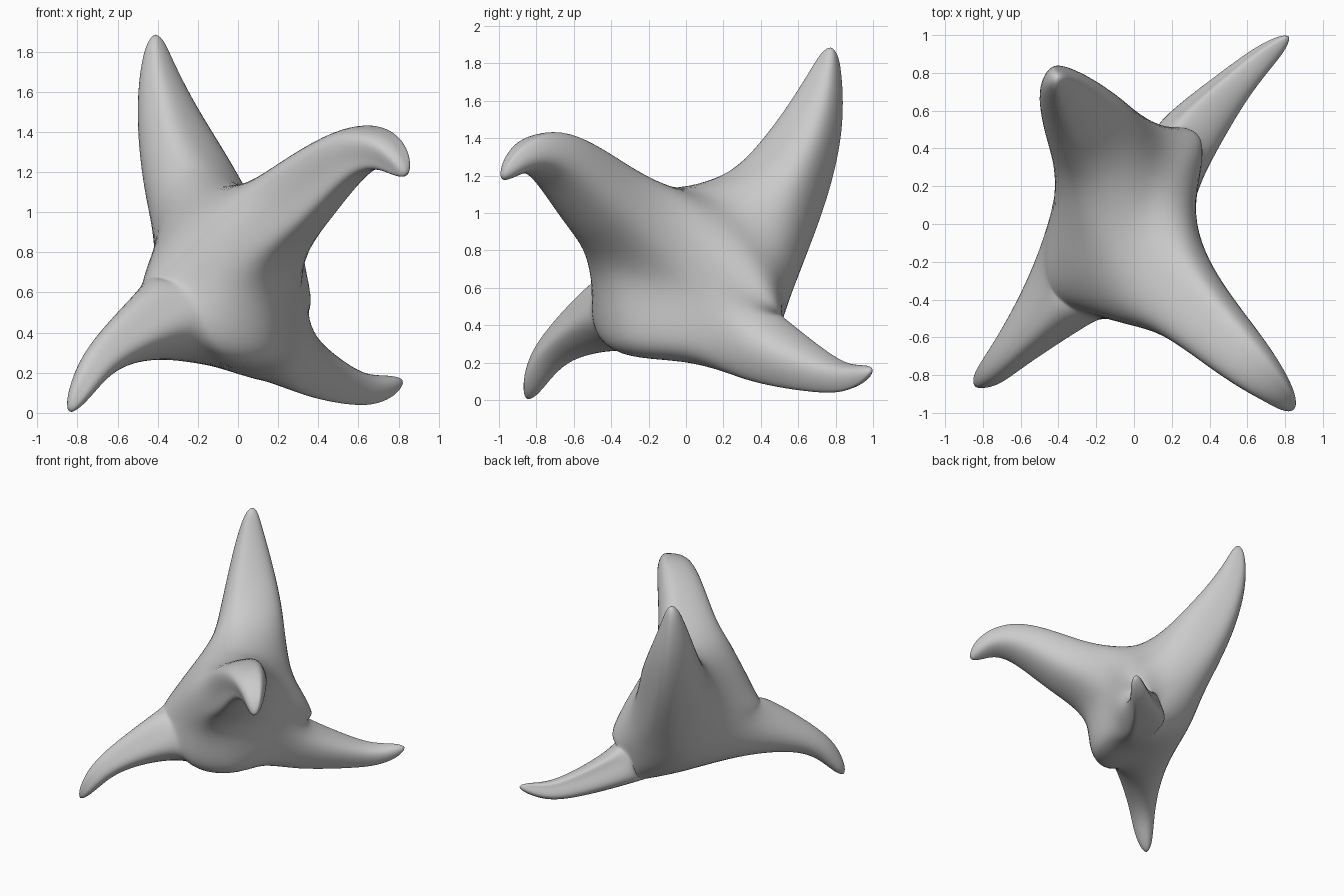
import bpy, bmesh
from math import atan2
from mathutils import Vector

if "Cube" in bpy.data.objects:
    bpy.data.objects.remove(bpy.data.objects["Cube"])

# Saddle points where two neighbouring arms meet
saddles = {
    "AB": (0.03, 0.00, 1.13), "CD": (0.00, 0.00, 0.21),
    "AC": (-0.42, 0.14, 0.70), "BD": (0.31, 0.05, 0.62),
    "AD": (0.12, 0.525, 0.53), "BC": (-0.12, -0.505, 0.66),
}
# Blunt body corners between three arms
corners = {
    "ABC": (-0.28, -0.25, 0.94), "ABD": (0.26, 0.31, 0.83),
    "ACD": (-0.18, 0.37, 0.34), "BCD": (0.165, -0.32, 0.315),
}
# Arms: ring centres with radius, then the tip
arms = {
    "A": ([(-0.25, 0.52, 1.15, 0.235), (-0.355, 0.675, 1.48, 0.155),
           (-0.405, 0.75, 1.75, 0.078)], (-0.41, 0.775, 1.885)),
    "B": ([(0.31, -0.45, 1.075, 0.215), (0.57, -0.70, 1.285, 0.15),
           (0.755, -0.88, 1.285, 0.085)], (0.84, -0.985, 1.185)),
    "C": ([(-0.40, -0.395, 0.45, 0.20), (-0.63, -0.65, 0.31, 0.11),
           (-0.765, -0.79, 0.145, 0.07)], (-0.84, -0.85, 0.005)),
    "D": ([(0.28, 0.43, 0.27, 0.175), (0.52, 0.715, 0.15, 0.105),
           (0.70, 0.89, 0.125, 0.065)], (0.82, 0.995, 0.16)),
}

bm = bmesh.new()
centre = sum((Vector(p) for p in saddles.values()), Vector()) / 6
core = {k: bm.verts.new(p) for k, p in saddles.items()}
corner = {k: bm.verts.new(p) for k, p in corners.items()}
# Ridge points between an arm and a body corner, keyed by both
edge = {}
for web in corners:
    for arm in web:
        near = [Vector(p) - centre for k, p in saddles.items()
                if arm in k and set(k) <= set(web)]
        edge[arm, web] = bm.verts.new(centre + (near[0] + near[1]) * 0.82)

# Body: each corner is joined to its saddles by three quads
for web in corners:
    for k in saddles:
        if set(k) <= set(web):
            bm.faces.new((core[k], edge[k[0], web], corner[web], edge[k[1], web]))


def add_arm(letter, rings, tip):
    """Extrude the six-sided opening of one arm along its path."""
    prev = [v for k, v in core.items() if letter in k]
    valleys = set(prev)
    pts = [v.co for v in prev]
    mid = sum(pts, Vector()) / 3
    path = [mid] + [Vector(r[:3]) for r in rings] + [Vector(tip)]
    normal = (pts[1] - pts[0]).cross(pts[2] - pts[0]).normalized()
    if normal.dot(path[1] - mid) < 0:
        normal.negate()
    u = (pts[0] - mid).normalized()
    w = normal.cross(u)
    prev += [v for (a, _), v in edge.items() if a == letter]
    prev.sort(key=lambda v: atan2((v.co - mid).dot(w), (v.co - mid).dot(u)))
    dirs = []
    for v in prev:
        d = v.co - mid
        d = (d - normal * d.dot(normal)).normalized()
        dirs.append(d * (0.96 if v in valleys else 1.06))
    for i, ring in enumerate(rings, 1):
        tangent = ((path[i] - path[i - 1]).normalized()
                   + (path[i + 1] - path[i]).normalized()).normalized()
        turn = normal.rotation_difference(tangent)
        dirs = [turn @ d for d in dirs]
        normal = tangent
        cur = [bm.verts.new(path[i] + d * ring[3]) for d in dirs]
        for j in range(6):
            k = (j + 1) % 6
            bm.faces.new((prev[j], prev[k], cur[k], cur[j]))
        prev = cur
    top = bm.verts.new(tip)
    for j in range(6):
        bm.faces.new((prev[j], prev[(j + 1) % 6], top))


for letter, (rings, tip) in arms.items():
    add_arm(letter, rings, tip)
bmesh.ops.recalc_face_normals(bm, faces=bm.faces[:])

mesh = bpy.data.meshes.new("four_armed_body")
bm.to_mesh(mesh)
bm.free()
body = bpy.data.objects.new("four_armed_body", mesh)
bpy.context.collection.objects.link(body)
for p in mesh.polygons:
    p.use_smooth = True

sub = body.modifiers.new("smooth", 'SUBSURF')
sub.levels = sub.render_levels = 3
sub.use_limit_surface = True

# Push the cage outward until the smooth surface passes through the given points
target = [v.co.copy() for v in mesh.vertices]
for _ in range(6):
    bpy.context.view_layer.update()
    ev = body.evaluated_get(bpy.context.evaluated_depsgraph_get())
    limit = [ev.data.vertices[i].co.copy() for i in range(len(target))]
    for v, t, l in zip(mesh.vertices, target, limit):
        v.co += t - l
    mesh.update()
    body.update_tag(refresh={'DATA'})
